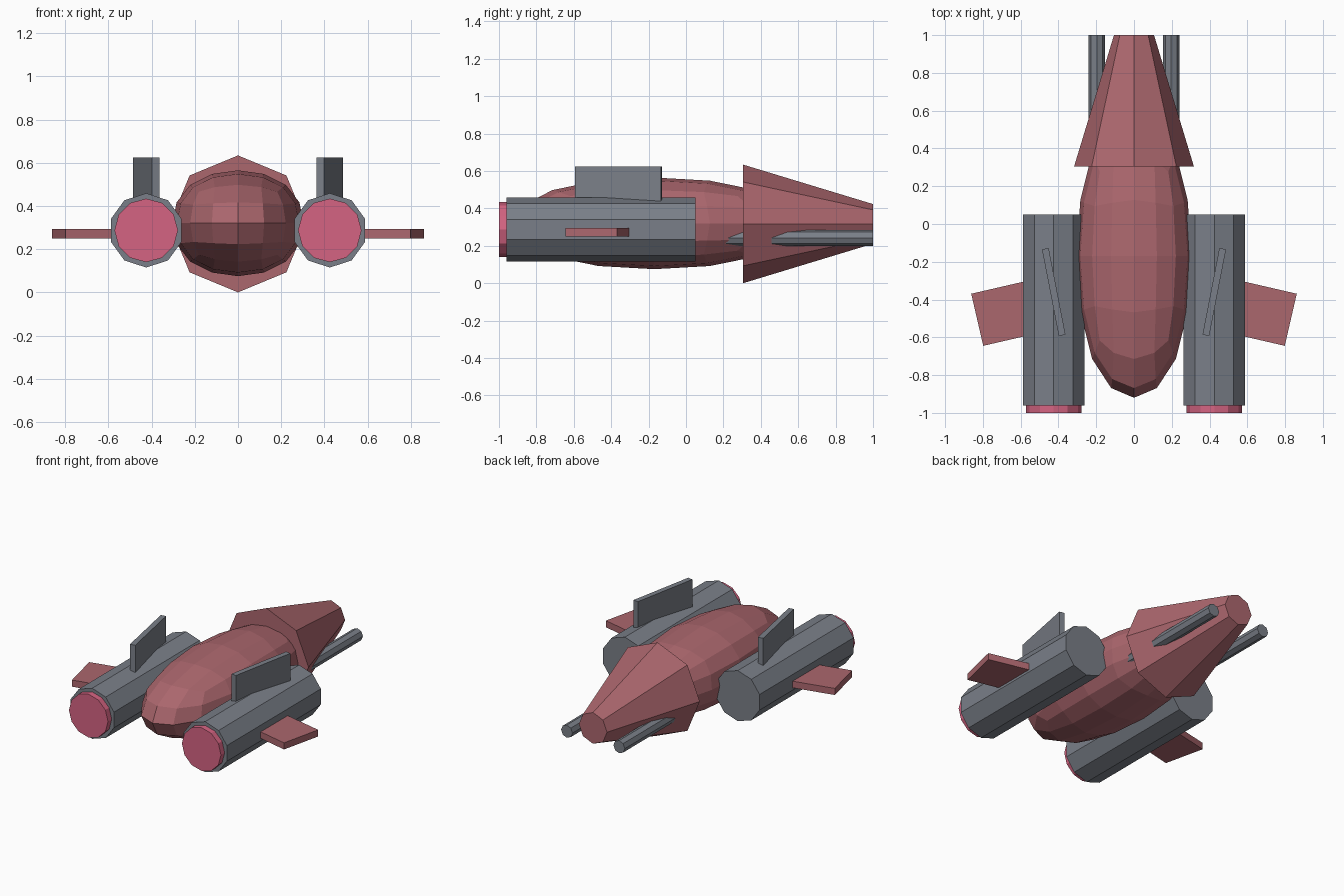
import bpy
from math import radians

default = bpy.data.objects.get("Cube")
if default:
    bpy.data.objects.remove(default, do_unlink=True)


def make_material(name, color):
    mat = bpy.data.materials.new(name)
    mat.use_nodes = True
    mat.diffuse_color = (*color, 1)
    mat.node_tree.nodes["Principled BSDF"].inputs["Base Color"].default_value = (*color, 1)
    return mat


red = make_material("dusty_red", (0.41, 0.135, 0.155))
grey = make_material("steel_grey", (0.195, 0.212, 0.246))
pink = make_material("engine_pink", (0.66, 0.127, 0.223))


def finish(name, mat):
    obj = bpy.context.object
    obj.name = name
    obj.data.materials.append(mat)
    return obj


def tube(name, mat, sides, x, z, front, back, r_front, r_back):
    """Faceted tube or cone along y with a corner pointing up."""
    bpy.ops.mesh.primitive_cone_add(
        vertices=sides, radius1=r_back, radius2=r_front, depth=back - front,
        location=(x, (front + back) / 2, z), rotation=(radians(90), 0, 0))
    return finish(name, mat)


def box(name, mat, centre, size, turn):
    bpy.ops.mesh.primitive_cube_add(size=1, location=centre, rotation=(0, 0, radians(turn)))
    obj = finish(name, mat)
    obj.scale = size
    return obj


# Egg-shaped hull: a cube rounded by subdivision, then stretched to size
bpy.ops.mesh.primitive_cube_add(size=2)
hull = finish("hull", red)
rounding = hull.modifiers.new("rounding", "SUBSURF")
rounding.levels = rounding.render_levels = 2
bpy.ops.object.modifier_apply(modifier=rounding.name)
half = max(v.co.x for v in hull.data.vertices)
hull.scale = (0.305 / half, 0.75 / half, 0.245 / half)
hull.location = (0, -0.17, 0.32)

# Tapered tail
tube("tail_cone", red, 8, 0, 0.317, 0.305, 1.0, 0.317, 0.106)

for side, label in ((1, "left"), (-1, "right")):
    # Engine pod and its glowing end
    tube(label + "_engine", grey, 10, side * 0.425, 0.287, -0.96, 0.05, 0.172, 0.172)
    tube(label + "_engine_glow", pink, 12, side * 0.425, 0.287, -1.0, -0.94, 0.147, 0.147)
    # Rod running through the tail
    tube(label + "_rod", grey, 8, side * 0.197, 0.242, 0.2, 1.0, 0.043, 0.043)
    # Upright fin and side wing on the engine
    box(label + "_fin", grey, (side * 0.425, -0.36, 0.49), (0.036, 0.467, 0.27), side * -11)
    box(label + "_wing", red, (side * 0.635, -0.462, 0.272), (0.4, 0.283, 0.045), side * -13)
